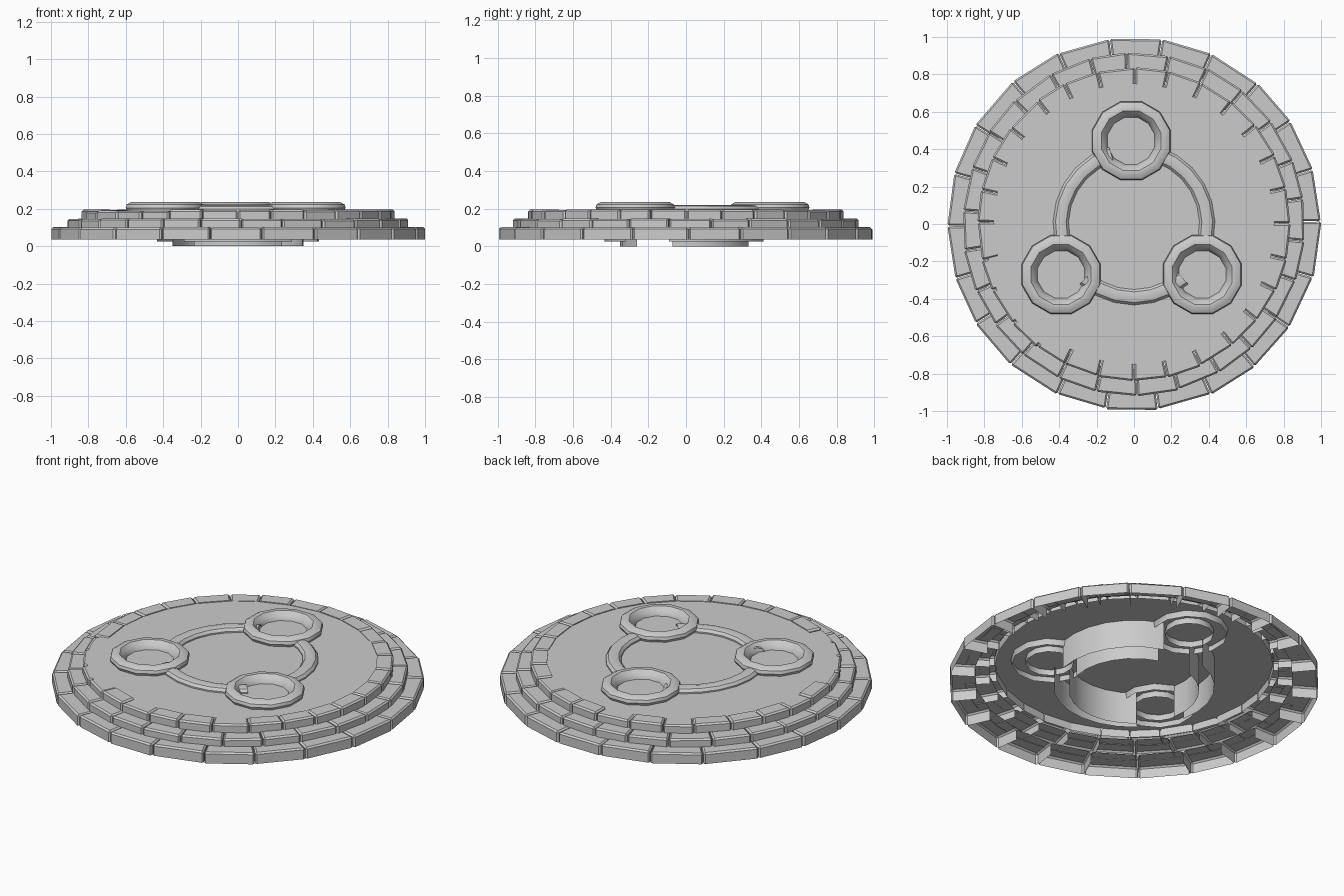
import bpy, bmesh, math, random
from mathutils import Vector

if "Cube" in bpy.data.objects:
    bpy.data.objects.remove(bpy.data.objects["Cube"])

random.seed(4)


def polar(r, a, z):
    return Vector((r * math.cos(a), r * math.sin(a), z))


def finish(bm, name):
    bmesh.ops.recalc_face_normals(bm, faces=bm.faces[:])
    me = bpy.data.meshes.new(name)
    bm.to_mesh(me)
    bm.free()
    ob = bpy.data.objects.new(name, me)
    bpy.context.collection.objects.link(ob)
    return ob


def sweep(name, profile, angles, centre=(0, 0), closed=False):
    """Turn an (r, z) profile around a vertical axis through the given angles."""
    bm = bmesh.new()
    rows = [[bm.verts.new(polar(r, a, z) + Vector((*centre, 0))) for r, z in profile]
            for a in angles]
    pairs = list(zip(rows, rows[1:])) + ([(rows[-1], rows[0])] if closed else [])
    for A, B in pairs:
        for i in range(len(profile) - 1):
            bm.faces.new((A[i], B[i], B[i + 1], A[i + 1]))
    return finish(bm, name)


def brick_tier(name, count, r_in, r_out, z0, z1, start, back=False):
    """Ring of slightly uneven bevelled bricks, hollow underneath."""
    bm = bmesh.new()
    step = 2 * math.pi / count
    cuts = [start + (i + random.uniform(-0.06, 0.06)) * step for i in range(count)]
    cuts.append(cuts[0] + 2 * math.pi)
    for a0, a1 in zip(cuts, cuts[1:]):
        deg = math.degrees((a0 + a1) / 2) % 360
        top = z1 + random.uniform(-0.002, 0.002)
        if back and 190 < deg < 240:      # sunken bricks below the floor edge
            top -= 0.006
        ro = r_out + random.uniform(-0.004, 0.003)
        gap = 0.002
        ring = []
        for z in (z0, top):
            ring.append([bm.verts.new(p) for p in (
                polar(r_in, a0 + gap, z), polar(ro, a0 + gap, z),
                polar(ro, a1 - gap, z), polar(r_in, a1 - gap, z))])
        lo, hi = ring
        bm.faces.new(hi)
        for i in range(4 if back else 3):
            j = (i + 1) % 4
            bm.faces.new((lo[i], lo[j], hi[j], hi[i]))
        bm.edges.ensure_lookup_table()
        # round off the outer, side and upright front edges
        pick = [(hi[0], hi[1]), (hi[1], hi[2]), (hi[2], hi[3]), (lo[1], hi[1]), (lo[2], hi[2])]
        edges = [bm.edges.get(p) for p in pick]
        bmesh.ops.bevel(bm, geom=edges, offset=0.009, segments=1,
                        affect='EDGES', clamp_overlap=True)
    return finish(bm, name)


# Stepped brick rings
rad = math.radians
brick_tier("bottom_step", 22, 0.86, 1.0, 0.035, 0.10, rad(-90) - math.pi / 22)
brick_tier("middle_step", 26, 0.78, 0.918, 0.098, 0.146, rad(-90) + 0.03)
brick_tier("top_step", 28, 0.75, 0.838, 0.144, 0.194, rad(-90), back=True)

# Floor slab, a single sheet that overlaps the sunken bricks
bm = bmesh.new()
rim = []
for i in range(48):
    d = i * 7.5
    rim.append(bm.verts.new(polar(0.815 if 192 < d < 240 else 0.752, rad(d), 0.190)))
bm.faces.new(rim)
finish(bm, "floor")

# Three raised round sockets
socket = [(0.205, 0.155), (0.21, 0.19), (0.218, 0.205), (0.213, 0.222), (0.188, 0.236),
          (0.165, 0.235), (0.145, 0.215), (0.13, 0.190), (0.13, 0.155)]
for i, c in enumerate([(-0.015, 0.445), (-0.39, -0.27), (0.365, -0.27)]):
    ob = sweep(f"socket_{i + 1}", socket,
               [2 * math.pi * (k + 0.5) / 12 for k in range(12)], c, True)

# Rounded channels linking the sockets, with skirts running down to the ground
channel = [(0.433, 0.025), (0.433, 0.198), (0.42, 0.213), (0.392, 0.22),
           (0.363, 0.213), (0.35, 0.198), (0.35, 0.0)]
for i, mid in enumerate((-90, 30, 150)):
    sweep(f"channel_{i + 1}", channel,
          [rad(mid - 42 + 84 * k / 6) for k in range(7)])

# Soft shading on the rounded trim only
for ob in bpy.context.scene.objects:
    ob.select_set(ob.name.startswith(("socket", "channel")))
    if ob.select_get():
        bpy.context.view_layer.objects.active = ob
bpy.ops.object.shade_smooth_by_angle(angle=rad(35))
